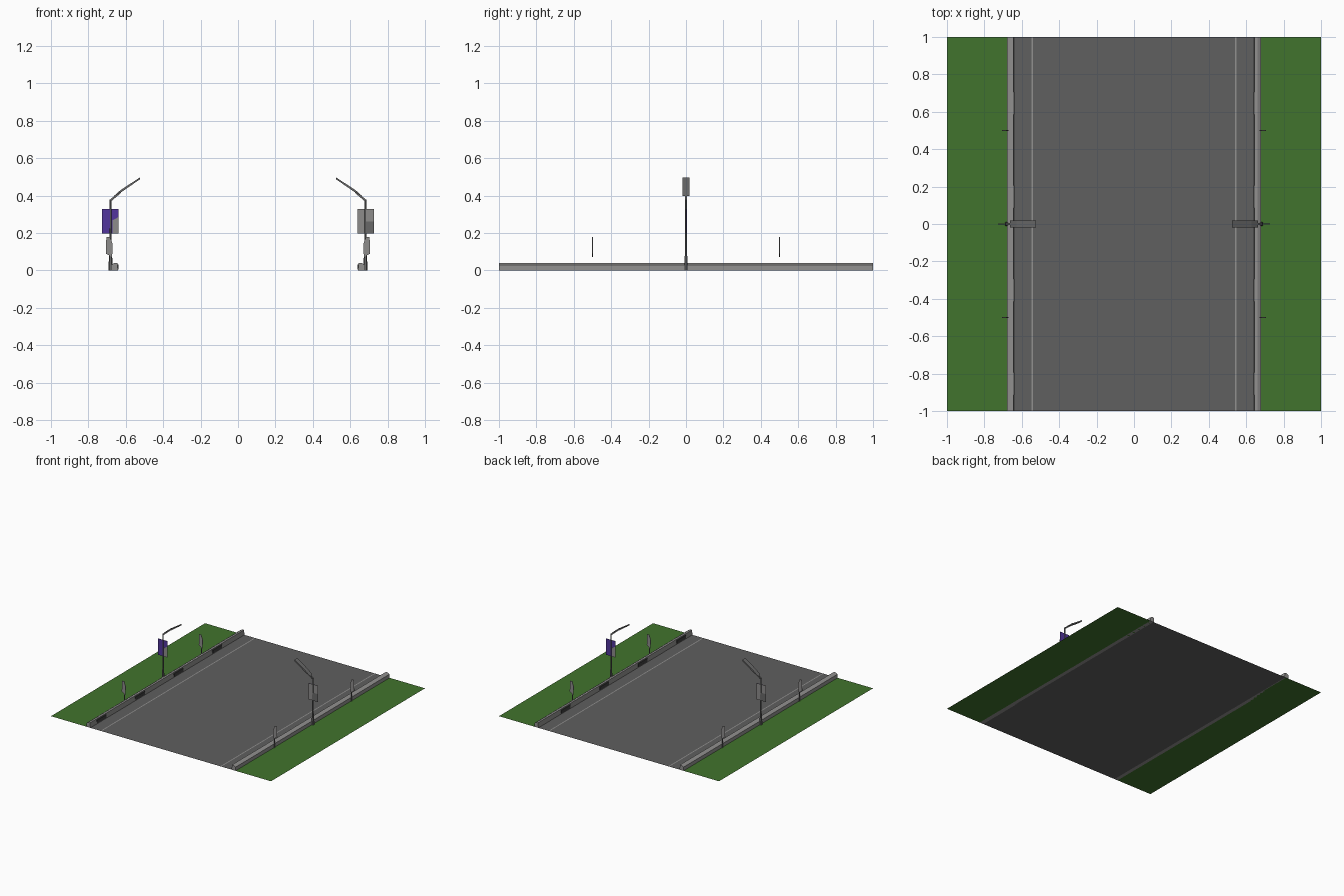
import bpy, bmesh, math
from mathutils import Matrix

if "Cube" in bpy.data.objects:
    bpy.data.objects.remove(bpy.data.objects["Cube"])


def mat(name, rgb):
    m = bpy.data.materials.new(name)
    m.diffuse_color = (*rgb, 1)
    m.use_nodes = True
    m.node_tree.nodes["Principled BSDF"].inputs["Base Color"].default_value = m.diffuse_color
    return m


ASPHALT = mat("asphalt grey", (0.115, 0.115, 0.115))
GRASS = mat("grass green", (0.053, 0.175, 0.026))
CONCRETE = mat("concrete grey", (0.29, 0.285, 0.28))
DARK = mat("dark drain grey", (0.05, 0.05, 0.05))
METAL = mat("post grey", (0.14, 0.14, 0.14))
PANEL = mat("panel light grey", (0.27, 0.265, 0.26))
PURPLE = mat("banner purple", (0.085, 0.035, 0.34))

HALF_TURN = Matrix.Rotation(math.pi, 4, 'Z')


def make(name, bm, material, turn=False):
    if turn:
        bm.transform(HALF_TURN)
    me = bpy.data.meshes.new(name)
    bm.to_mesh(me)
    bm.free()
    me.materials.append(material)
    ob = bpy.data.objects.new(name, me)
    bpy.context.collection.objects.link(ob)
    return ob


def flat(name, x0, x1, z, material):
    """Horizontal strip running the full length of the tile."""
    bm = bmesh.new()
    bm.faces.new([bm.verts.new(p) for p in
                  ((x0, -1, z), (x1, -1, z), (x1, 1, z), (x0, 1, z))])
    return make(name, bm, material)


def prism(name, pts, y0, y1, material, turn=False):
    """Closed x-z outline extruded along y."""
    bm = bmesh.new()
    a = [bm.verts.new((x, y0, z)) for x, z in pts]
    b = [bm.verts.new((x, y1, z)) for x, z in pts]
    n = len(pts)
    bm.faces.new(a)
    bm.faces.new(b[::-1])
    for i in range(n):
        bm.faces.new((a[i], b[i], b[(i + 1) % n], a[(i + 1) % n]))
    bmesh.ops.recalc_face_normals(bm, faces=bm.faces)
    return make(name, bm, material, turn)


def rect(x0, x1, z0, z1):
    return [(x0, z0), (x1, z0), (x1, z1), (x0, z1)]


# Road surface
flat("road", -0.648, 0.648, 0, ASPHALT)

for s, side in ((-1, "left"), (1, "right")):
    # Verge and edge line
    flat(side + "_verge", *sorted((s * 0.655, s)), 0, GRASS)
    flat(side + "_edge_line", *sorted((s * 0.54, s * 0.549)), 0.0006, CONCRETE)
    # Low wall with a bevelled outer side
    prism(side + "_wall", [(s * x, z) for x, z in
          ((0.642, 0), (0.645, 0.04), (0.660, 0.04), (0.678, 0.03), (0.678, 0.0))],
          -1, 1, CONCRETE)
    # Drain openings on the inner wall face
    for y in (0.645, 0.145, -0.355, -0.855):
        prism(side + "_drain", rect(*sorted((s * 0.639, s * 0.6455)), 0.006, 0.032),
              y - 0.06, y + 0.06, DARK)

# Street furniture: modelled on the left, then turned half a circle for the right
for turn, side in ((False, "left"), (True, "right")):
    # Lamp post: tapered foot, slim shaft
    bm = bmesh.new()
    rings = []
    for r, z in ((0.012, 0), (0.010, 0.05), (0.006, 0.10), (0.005, 0.38)):
        rings.append([bm.verts.new((-0.681 + r * math.cos(a), r * math.sin(a), z))
                      for a in (i * math.tau / 6 for i in range(6))])
    for lo, hi in zip(rings, rings[1:]):
        for i in range(6):
            j = (i + 1) % 6
            bm.faces.new((lo[i], lo[j], hi[j], hi[i]))
    bm.faces.new(rings[-1])
    make(side + "_lamp_post", bm, METAL, turn)
    # Lamp arm and flat head reaching over the road
    prism(side + "_lamp_arm", [(-0.686, 0.378), (-0.676, 0.372), (-0.625, 0.415),
          (-0.629, 0.425)], -0.005, 0.005, METAL, turn)
    prism(side + "_lamp_head", [(-0.664, 0.398), (-0.625, 0.418), (-0.525, 0.487),
          (-0.525, 0.497), (-0.628, 0.430)], -0.018, 0.018, METAL, turn)
    # Banner: purple face with grey corner, grey back with dark corner
    prism(side + "_banner_front", rect(-0.728, -0.64, 0.197, 0.33),
          -0.0015, 0, PURPLE, turn)
    prism(side + "_banner_back", rect(-0.728, -0.64, 0.197, 0.33),
          0, 0.0015, PANEL, turn)
    prism(side + "_banner_front_corner", [(-0.672, 0.197), (-0.64, 0.197),
          (-0.64, 0.285), (-0.672, 0.268)], -0.0025, -0.0015, PANEL, turn)
    prism(side + "_banner_back_corner", rect(-0.728, -0.684, 0.197, 0.262),
          0.0015, 0.0025, METAL, turn)
    # Marker boards with slim stems
    for y in (-0.5, 0.5):
        prism(side + "_marker_board", [(-0.706, 0.09), (-0.673, 0.072), (-0.670, 0.14),
              (-0.684, 0.18), (-0.704, 0.18)], y - 0.0015, y + 0.0015, PANEL, turn)
        prism(side + "_marker_stem", rect(-0.686, -0.676, 0, 0.08),
              y - 0.001, y + 0.001, METAL, turn)
